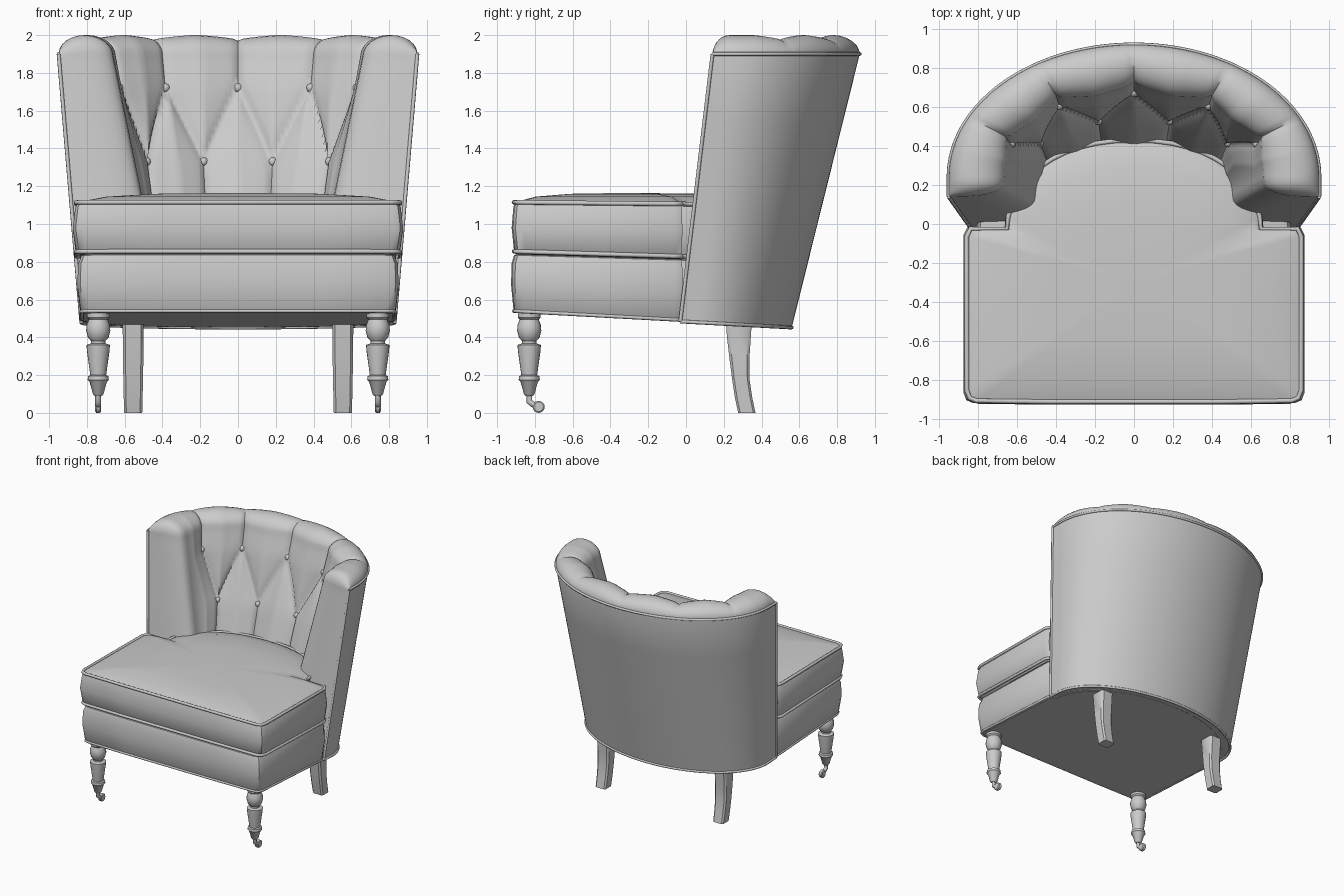
import bpy, bmesh, math
from mathutils import Vector

cube = bpy.data.objects.get("Cube")
if cube:
    bpy.data.objects.remove(cube)

fabric = bpy.data.materials.new("plain grey")
fabric.use_nodes = True
GREY = (0.6, 0.6, 0.6, 1)
fabric.diffuse_color = GREY
fabric.node_tree.nodes["Principled BSDF"].inputs["Base Color"].default_value = GREY


def finish(name, bm, angle=40):
    """Turn a bmesh into a smooth-shaded object."""
    bmesh.ops.remove_doubles(bm, verts=bm.verts, dist=0.0005)
    bmesh.ops.recalc_face_normals(bm, faces=bm.faces)
    mesh = bpy.data.meshes.new(name)
    bm.to_mesh(mesh)
    bm.free()
    obj = bpy.data.objects.new(name, mesh)
    bpy.context.collection.objects.link(obj)
    mesh.materials.append(fabric)
    bpy.ops.object.select_all(action='DESELECT')
    obj.select_set(True)
    bpy.context.view_layer.objects.active = obj
    bpy.ops.object.shade_smooth_by_angle(angle=math.radians(angle))
    return obj


def skin(name, rings, closed=True, caps=False, angle=40):
    """Bridge equal-length rings of points with quads."""
    bm = bmesh.new()
    rows = [[bm.verts.new(p) for p in ring] for ring in rings]
    n = len(rows[0])
    for r0, r1 in zip(rows, rows[1:]):
        for i in range(n if closed else n - 1):
            j = (i + 1) % n
            bm.faces.new((r0[i], r0[j], r1[j], r1[i]))
    if caps:
        bm.faces.new(rows[0])
        bm.faces.new(rows[-1])
    return finish(name, bm, angle)


def tube(name, points, radius, cyclic=False):
    """Round piping along a path."""
    curve = bpy.data.curves.new(name, 'CURVE')
    curve.dimensions = '3D'
    curve.bevel_depth = radius
    curve.bevel_resolution = 2
    curve.use_fill_caps = True
    spline = curve.splines.new('POLY')
    spline.points.add(len(points) - 1)
    for sp, p in zip(spline.points, points):
        sp.co = (*p, 1)
    spline.use_cyclic_u = cyclic
    curve.materials.append(fabric)
    obj = bpy.data.objects.new(name, curve)
    bpy.context.collection.objects.link(obj)


def ball(name, centre, radius):
    bm = bmesh.new()
    bmesh.ops.create_uvsphere(bm, u_segments=14, v_segments=8, radius=radius)
    bmesh.ops.translate(bm, verts=bm.verts, vec=centre)
    finish(name, bm, 60)


# --- Barrel back: position p counts tufts along the arc, beyond ARC it caps the arm
ARC, CAP = 2.85, 0.4
Z_TOP, Z_LOW, RIM = 1.72, 1.33, 1.9


def plan(z):
    f = (z - 0.47) / 1.43
    front = -0.03 + 0.17 * f
    centre = front + 0.1
    return 0.83 + 0.12 * f, front, centre, 0.56 + 0.36 * f - centre


def split(p):
    e = min(abs(p), ARC)
    return e, min(1, (abs(p) - e) / CAP), math.copysign(e / ARC * math.pi / 2, p)


def outer(p, z):
    a, front, centre, b = plan(z)
    e, q, t = split(p)
    return Vector((a * math.sin(t), centre + b * math.cos(t) - q * (centre - front), z))


def puff(p, z):
    """0 in a crease, 1 in the middle of a tufted panel."""
    e = min(abs(p), ARC)
    w = max(0, min(1, (Z_TOP - z) / (Z_TOP - Z_LOW)))
    k = min(2, math.floor(e + 0.5))
    d = e - 2 + w / 2 if e > 2 else abs(abs(e - k) - w / 2)
    return math.sqrt(min(1, d / 0.45))


def inner(p, z):
    a, front, centre, b = plan(z)
    e, q, t = split(p)
    m = max(0, (e - 1) / (ARC - 1))
    m = m * m * (3 - 2 * m)
    drop = Z_TOP - max(z, 1.0)
    thick = (0.2 + 0.08 * drop) * (1 - m) + (0.25 + 0.12 * drop) * m + 0.06 * puff(p, z)
    x, y = (a - thick) * math.sin(t), centre + (b - thick) * math.cos(t)
    if q > 0:
        c, s = max(0, math.cos(q * math.pi / 2)) ** 0.7, math.sin(q * math.pi / 2) ** 0.7
        x = math.copysign(a - (a - abs(x)) * c, p)
        y = centre - (centre - front) * s
    return Vector((x, y, z))


def hem(p):
    o = outer(p, 0.47)
    o.z = 0.482 - 0.054 * o.y
    return o


def back_profile(p):
    low, rim, lip = hem(p), outer(p, RIM), inner(p, RIM - 0.01)
    pts = [Vector((low.x * 0.9, low.y * 0.9, low.z + 0.002)), low]
    pts += [low.lerp(rim, k / 4) for k in range(1, 5)]
    q = split(p)[1]
    height = (0.075 + 0.03 * puff(p, RIM)) * max(0, math.cos(q * math.pi / 2)) ** 0.7
    for k in range(1, 12):
        phi = k * math.pi / 12
        v = rim.lerp(lip, (1 - math.cos(phi)) / 2)
        v.z += height * math.sin(phi)
        pts.append(v)
    heights = [RIM - 0.01, 1.84, 1.78] + [Z_TOP - 0.039 * k for k in range(11)]
    heights += [1.25, 1.15, 1.05, 0.95, 0.75, 0.55]
    return pts + [inner(p, z) for z in heights]


stations = [i * 0.05 for i in range(-65, 66)]
skin("tufted_back", [back_profile(p) for p in stations], closed=False, angle=50)

# Piping round the outside panel
tube("back_top_piping", [outer(p, RIM) for p in stations], 0.01)
tube("back_hem_piping", [hem(p) for p in stations], 0.01)
for end, side in ((stations[-1], "left"), (stations[0], "right")):
    tube(side + "_arm_piping", [hem(end), outer(end, RIM)], 0.01)

# Buttons: upper row on whole tufts, lower row on half tufts
for row, z, places in (("upper", Z_TOP, range(-2, 3)), ("lower", Z_LOW, (-1.5, -0.5, 0.5, 1.5))):
    for p in places:
        ball(row + "_button", inner(p, z), 0.024)


# --- Seat: a square front joined to a rounded rear
def outline(half, rear_half, rear_depth):
    side = [(0, -0.92), (half * 0.5, -0.92), (half - 0.05, -0.915), (half - 0.015, -0.9),
            (half, -0.86), (half, -0.45), (half, -0.06), (half - 0.02, -0.02)]
    for k in range(13):
        t = k / 12 * math.pi / 2
        side.append((rear_half * math.cos(t) ** 0.9, -0.02 + rear_depth * math.sin(t)))
    return side + [(-x, y) for x, y in side[-2:0:-1]]


def layer(shape, s, z, slope):
    ring = [(x * s, -0.3 + (y + 0.3) * s) for x, y in shape]
    return [(x, y, z - slope * (y + 0.92)) for x, y in ring]


base = outline(0.842, 0.8, 0.55)
skin("seat_base", [layer(base, *r) for r in (
    (0, 0.53, 0.054), (0.97, 0.53, 0.054), (0.99, 0.55, 0.054), (1.01, 0.68, 0.04),
    (1.005, 0.79, 0.03), (0.985, 0.835, 0.03), (0.96, 0.842, 0.03), (0, 0.842, 0.03))])
tube("base_piping", layer(base, 0.985, 0.54, 0.054), 0.01, True)

cushion = outline(0.87, 0.66, 0.46)
skin("seat_cushion", [layer(cushion, *r) for r in (
    (0, 0.84, 0.03), (0.96, 0.84, 0.03), (0.985, 0.86, 0.03), (1.005, 0.98, 0.02),
    (0.99, 1.09, 0.01), (0.975, 1.115, 0.01), (0.94, 1.122, 0.005), (0.8, 1.145, 0),
    (0.5, 1.16, 0), (0, 1.165, 0))])
tube("cushion_lower_piping", layer(cushion, 0.985, 0.855, 0.03), 0.012, True)
tube("cushion_upper_piping", layer(cushion, 0.985, 1.115, 0.01), 0.012, True)

# --- Legs
TURNING = ((0, 0.55), (0.06, 0.55), (0.06, 0.505), (0.05, 0.495), (0.062, 0.465), (0.064, 0.435),
           (0.055, 0.4), (0.038, 0.38), (0.038, 0.368), (0.062, 0.36), (0.06, 0.33), (0.042, 0.2),
           (0.054, 0.195), (0.056, 0.175), (0.046, 0.165), (0.028, 0.1), (0.018, 0.09), (0, 0.09))
for side, sx in (("left", 1), ("right", -1)):
    fx, fy = sx * 0.74, -0.83
    skin(side + "_front_leg", [[(fx + r * math.cos(a), fy + r * math.sin(a), z)
         for a in (k * math.tau / 20 for k in range(20))] for r, z in TURNING])
    # Caster: bent stem and small wheel
    tube(side + "_caster_stem", [(fx, fy, 0.11), (fx, fy, 0.06), (fx, fy + 0.02, 0.045),
                                 (fx, fy + 0.05, 0.035)], 0.016)
    skin(side + "_caster_wheel", [[(fx + dx, fy + 0.05 + r * math.cos(a), 0.032 + r * math.sin(a))
         for a in (k * math.tau / 16 for k in range(16))]
         for dx, r in ((-0.016, 0.025), (-0.01, 0.032), (0.01, 0.032), (0.016, 0.025))], caps=True)
    # Sabre-curved rear leg: centre y, z, half width, half depth
    rings = []
    for y, z, w, d in ((0.28, 0.5, 0.056, 0.07), (0.28, 0.4, 0.055, 0.063), (0.283, 0.28, 0.054, 0.052),
                       (0.29, 0.18, 0.052, 0.046), (0.305, 0.08, 0.05, 0.046), (0.322, 0, 0.048, 0.046)):
        corner = ((1, 0.75), (0.75, 1), (-0.75, 1), (-1, 0.75), (-1, -0.75), (-0.75, -1), (0.75, -1), (1, -0.75))
        rings.append([(sx * 0.555 + w * u, y + d * v, z) for u, v in corner])
    skin(side + "_rear_leg", rings, caps=True)
